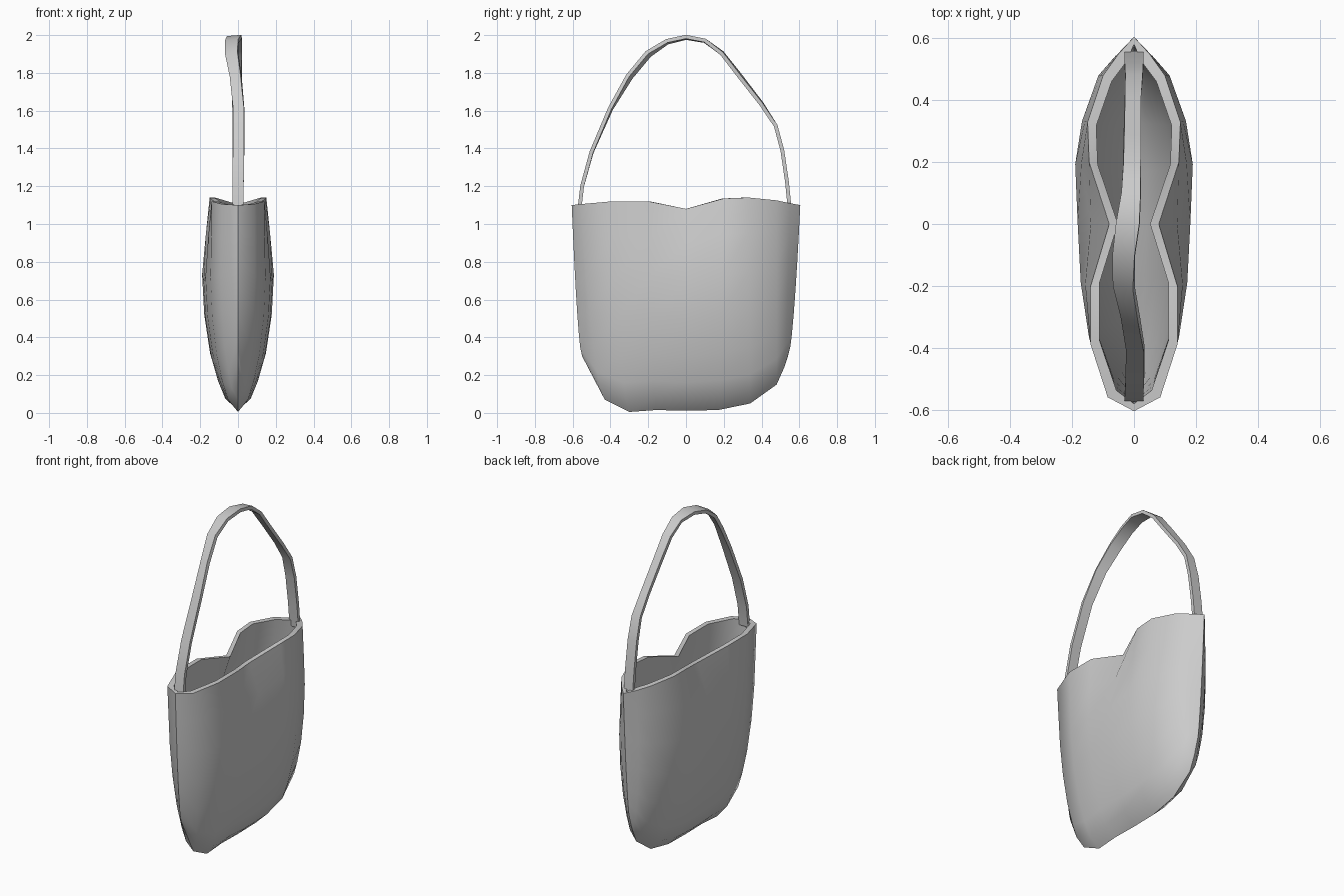
import bpy, bmesh, math
from mathutils import Vector

if "Cube" in bpy.data.objects:
    bpy.data.objects.remove(bpy.data.objects["Cube"])


def make_object(name, bm, angle):
    bmesh.ops.remove_doubles(bm, verts=bm.verts, dist=0.0005)
    bmesh.ops.recalc_face_normals(bm, faces=bm.faces)
    me = bpy.data.meshes.new(name)
    bm.to_mesh(me)
    bm.free()
    ob = bpy.data.objects.new(name, me)
    bpy.context.collection.objects.link(ob)
    bpy.ops.object.select_all(action='DESELECT')
    ob.select_set(True)
    bpy.context.view_layer.objects.active = ob
    bpy.ops.object.shade_smooth_by_angle(angle=math.radians(angle))
    return ob


# Bag columns: rim y, rim z, rim half width, belly half width, seam y, seam z
COLS = [(-.605, 1.10, 0, 0, -.55, .30),
        (-.56, 1.105, .085, .09, -.43, .07),
        (-.39, 1.12, .14, .145, -.30, .005),
        (-.20, 1.12, .14, .172, -.16, .015),
        (0, 1.08, .08, .182, 0, .012),
        (.20, 1.135, .145, .19, .17, .015),
        (.33, 1.14, .15, .168, .34, .05),
        (.48, 1.125, .10, .115, .48, .15),
        (.55, 1.11, .05, .06, .52, .24),
        (.605, 1.10, 0, 0, .54, .30)]
# Height fraction and fullness of the wall at each row
ROWS = [(0, 0), (.06, .37), (.14, .56), (.27, .78), (.45, .94), (.64, 1), (.83, .96), (1, 1)]


def wall_point(col, row, side, inner):
    yr, zr, xr, xm, yb, zb = col
    s, f = row
    x = xr if s == 1 else xm * f
    if s == .83:
        x = (xm * 0.6 + xr * 0.4) * .99
    y = yb + (yr - yb) * s ** 0.6
    z = zb + (zr - zb) * s
    if inner:
        x = max(0, x - .028)
        y *= .96
        z += .03 * (1 - s)
    return Vector((side * x, y, z))


# Bag: outer and inner skins on both sides, joined by a flat rim
bm = bmesh.new()
for side in (-1, 1):
    skins = []
    for inner in (False, True):
        g = [[bm.verts.new(wall_point(c, r, side, inner)) for r in ROWS] for c in COLS]
        skins.append(g)
        for i in range(len(COLS) - 1):
            for j in range(len(ROWS) - 1):
                bm.faces.new((g[i][j], g[i + 1][j], g[i + 1][j + 1], g[i][j + 1]))
    a, b = skins
    for i in range(len(COLS) - 1):
        bm.faces.new((a[i][-1], a[i + 1][-1], b[i + 1][-1], b[i][-1]))
bmesh.ops.dissolve_degenerate(bm, dist=0.0005, edges=bm.edges)
make_object("bag_body", bm, 45)

# Strap path: x centre, y, z, half width, tilt in degrees
PATH = [(0, -.565, 1.07, .03, 0), (0, -.55, 1.2, .03, 0), (.003, -.50, 1.38, .03, 2),
        (.004, -.40, 1.61, .029, 8), (-.012, -.30, 1.78, .03, 20),
        (-.033, -.20, 1.90, .034, 18), (-.033, -.10, 1.965, .036, 8),
        (-.02, 0, 1.988, .038, 5), (-.009, .10, 1.97, .031, 3),
        (-.007, .19, 1.905, .028, -5), (-.006, .28, 1.79, .027, -8),
        (-.004, .40, 1.635, .026, -5), (0, .475, 1.52, .028, 0),
        (0, .51, 1.39, .03, 0), (0, .535, 1.22, .03, 0), (0, .55, 1.07, .03, 0)]
bm = bmesh.new()
rings = []
for k, (x, y, z, w, tilt) in enumerate(PATH):
    p, q = PATH[max(k - 1, 0)], PATH[min(k + 1, len(PATH) - 1)]
    tangent = Vector((0, q[1] - p[1], q[2] - p[2])).normalized()
    normal = Vector((0, -tangent.z, tangent.y))
    t = math.radians(tilt)
    across = Vector((1, 0, 0)) * math.cos(t) + normal * math.sin(t)
    thick = normal * math.cos(t) - Vector((1, 0, 0)) * math.sin(t)
    c = Vector((x, y, z))
    rings.append([bm.verts.new(c + across * w * a + thick * .01 * b)
                  for a, b in ((-1, -1), (1, -1), (1, 1), (-1, 1))])
for r0, r1 in zip(rings, rings[1:]):
    for j in range(4):
        n = (j + 1) % 4
        bm.faces.new((r0[j], r0[n], r1[n], r1[j]))
bm.faces.new(rings[0])
bm.faces.new(rings[-1])
make_object("shoulder_strap", bm, 45)
